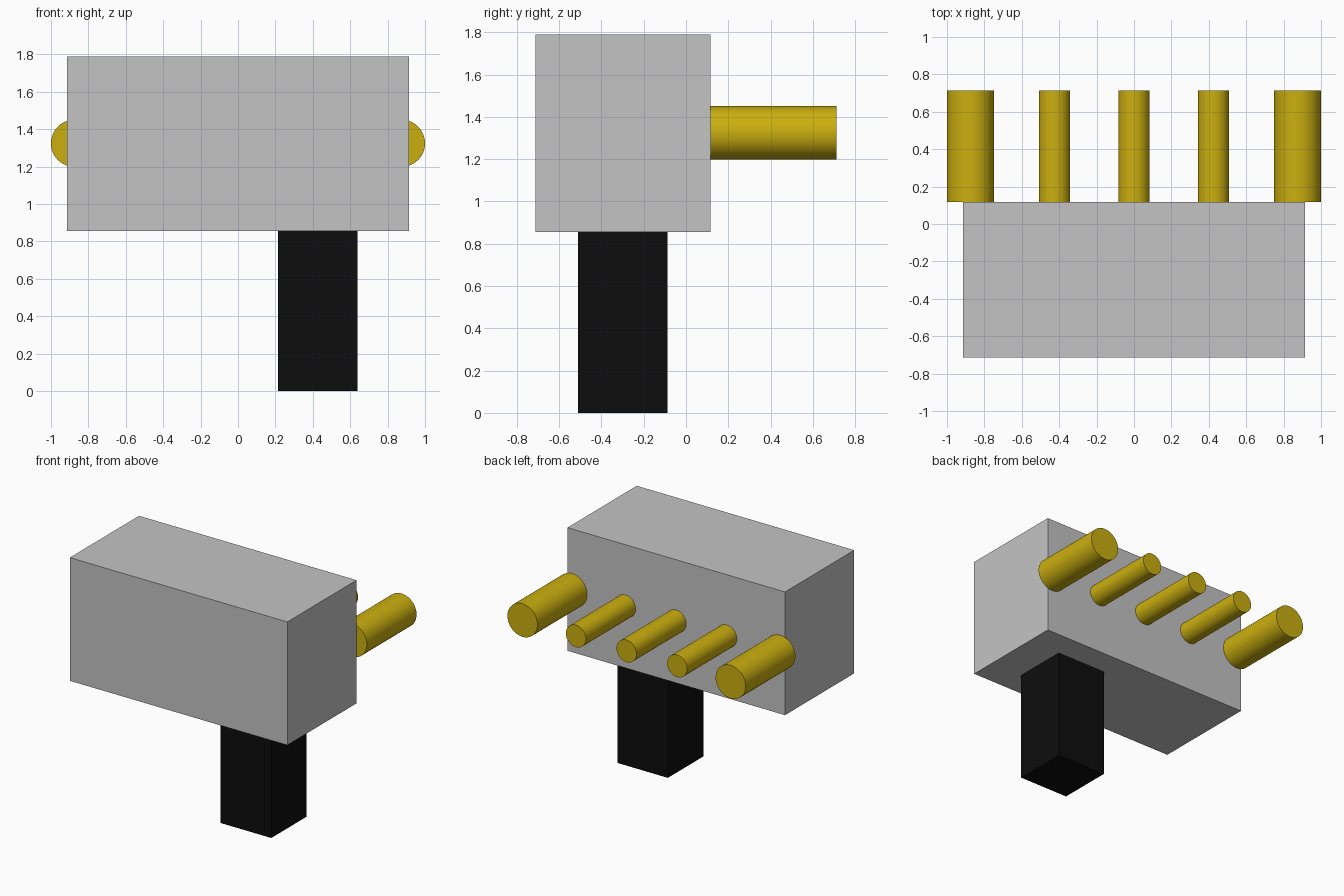
import bpy
import math

if "Cube" in bpy.data.objects:
    bpy.data.objects.remove(bpy.data.objects["Cube"], do_unlink=True)


def material(name, rgb):
    m = bpy.data.materials.new(name)
    m.use_nodes = True
    m.diffuse_color = (*rgb, 1)
    m.node_tree.nodes["Principled BSDF"].inputs["Base Color"].default_value = (*rgb, 1)
    return m


grey = material("light grey", (0.55, 0.55, 0.55))
black = material("black", (0.004, 0.004, 0.004))
gold = material("gold", (0.60, 0.43, 0.005))


def box(name, low, high, mat):
    centre = [(a + b) / 2 for a, b in zip(low, high)]
    bpy.ops.mesh.primitive_cube_add(size=1, location=centre)
    ob = bpy.context.object
    ob.name = name
    ob.scale = [b - a for a, b in zip(low, high)]
    bpy.ops.object.transform_apply(location=False, rotation=False, scale=True)
    ob.data.materials.append(mat)


def pin(name, x, radius, y0=0.117, y1=0.713, z=1.325):
    bpy.ops.mesh.primitive_cylinder_add(
        vertices=48, radius=radius, depth=y1 - y0,
        location=(x, (y0 + y1) / 2, z), rotation=(math.pi / 2, 0, 0))
    ob = bpy.context.object
    ob.name = name
    ob.data.materials.append(gold)
    bpy.ops.object.shade_smooth_by_angle(angle=math.radians(30))


# Housing block and the off-centre post below it
box("housing", (-0.913, -0.713, 0.855), (0.913, 0.117, 1.79), grey)
box("post", (0.213, -0.512, 0), (0.638, -0.087, 0.855), black)

# Row of pins on the back: thick at both ends, three thin between
for name, x, radius in (("right_thick_pin", -0.874, 0.126),
                        ("right_thin_pin", -0.425, 0.084),
                        ("middle_thin_pin", 0, 0.084),
                        ("left_thin_pin", 0.425, 0.084),
                        ("left_thick_pin", 0.874, 0.126)):
    pin(name, x, radius)
